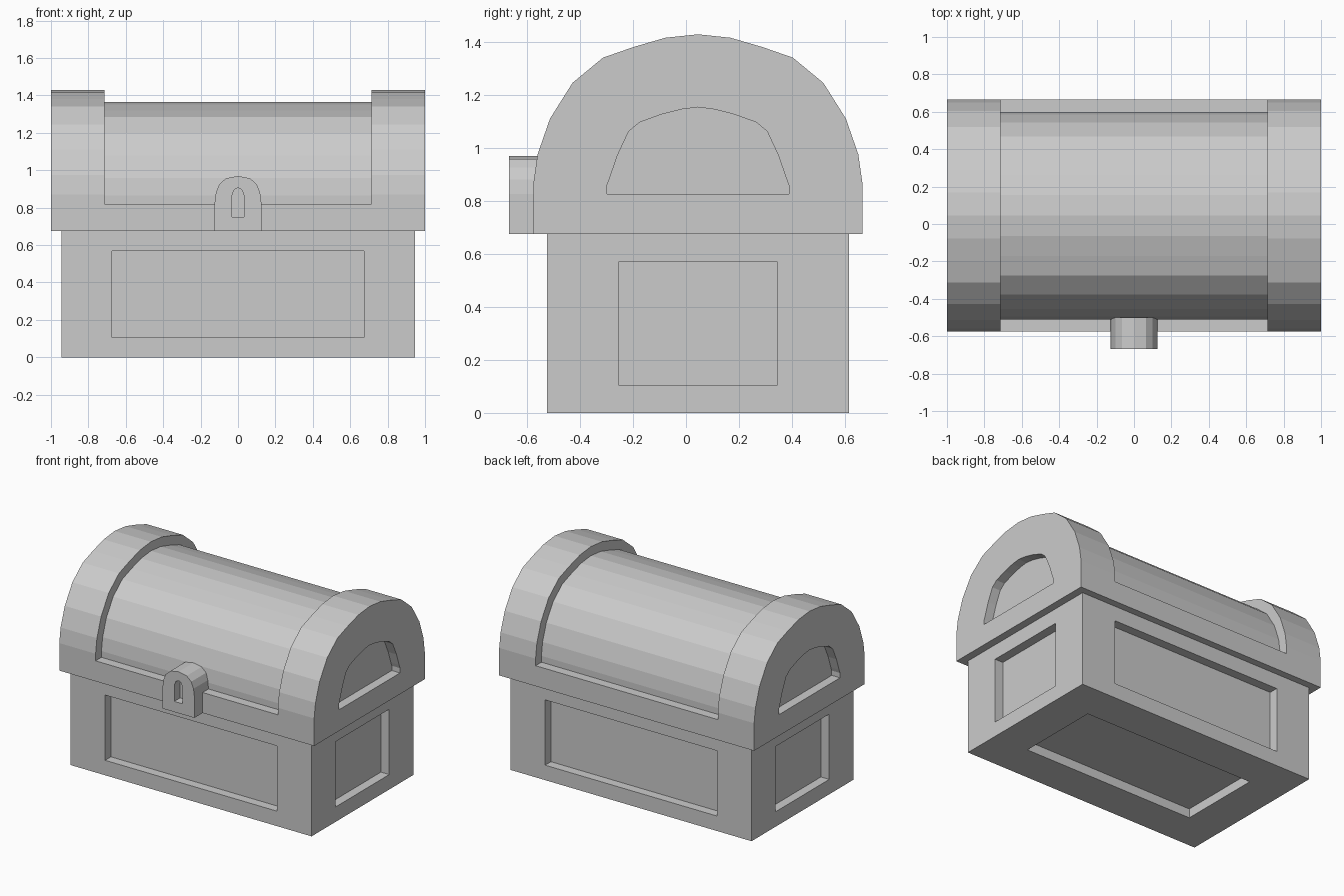
import bpy, bmesh

if "Cube" in bpy.data.objects:
    bpy.data.objects.remove(bpy.data.objects["Cube"])

MID_Y = 0.045     # chest body centre; the latch sticks out in front
DEPTH = 0.065     # depth of every sunken panel

grey = bpy.data.materials.new("plain_grey")
grey.use_nodes = True
colour = (0.6, 0.6, 0.6, 1)
grey.diffuse_color = colour
grey.node_tree.nodes["Principled BSDF"].inputs["Base Color"].default_value = colour


def finish(name, bm):
    bmesh.ops.recalc_face_normals(bm, faces=bm.faces)
    mesh = bpy.data.meshes.new(name)
    bm.to_mesh(mesh)
    bm.free()
    mesh.materials.append(grey)
    obj = bpy.data.objects.new(name, mesh)
    bpy.context.scene.collection.objects.link(obj)
    return obj


def arch(half):
    """Mirror a right half outline, listed from foot to crown."""
    return half + [(-u, z) for u, z in reversed(half[:-1])]


def loft(name, stations, place):
    """Skin a list of (outline, position) rings and close both ends."""
    bm = bmesh.new()
    rings = [[bm.verts.new(place(u, z, t)) for u, z in outline]
             for outline, t in stations]
    for a, b in zip(rings, rings[1:]):
        for i in range(len(a)):
            j = (i + 1) % len(a)
            bm.faces.new((a[i], a[j], b[j], b[i]))
    bm.faces.new(rings[0])
    bm.faces.new(rings[-1])
    return finish(name, bm)


# Chest body with a sunken panel on each side and underneath
bm = bmesh.new()
bmesh.ops.create_cube(bm, size=1)
for v in bm.verts:
    v.co = (v.co.x * 1.89, v.co.y * 1.14, (v.co.z + 0.5) * 0.675)
bm.normal_update()
panels = [f for f in bm.faces if f.normal.z < 0.5]
normals = [f.normal.copy() for f in panels]
bmesh.ops.inset_individual(bm, faces=panels, thickness=0.15)
for f, n in zip(panels, normals):
    for v in f.verts:
        if abs(n.x) < 0.5:
            v.co.x = 0.675 if v.co.x > 0 else -0.675
        if abs(n.y) < 0.5:
            v.co.y = 0.3 if v.co.y > 0 else -0.3
# A zero-width inset makes the walls, then each panel is pushed in
bmesh.ops.inset_individual(bm, faces=panels, thickness=0)
for f, n in zip(panels, normals):
    for v in f.verts:
        v.co -= n * DEPTH
body = finish("chest_body", bm)
body.location.y = MID_Y

# Lid outlines
lid = arch([(0.62, 0.675), (0.62, 0.87), (0.605, 0.975), (0.558, 1.11),
            (0.473, 1.245), (0.358, 1.34), (0.243, 1.38), (0.123, 1.415),
            (0, 1.428)])
window = arch([(0.343, 0.825), (0.343, 0.859), (0.333, 0.885), (0.303, 0.972),
               (0.261, 1.062), (0.22, 1.096), (0.137, 1.126), (0.062, 1.145),
               (0, 1.153)])
LEDGE = 0.82
barrel = [(u * 0.894, LEDGE + (max(z, LEDGE) - LEDGE) * 0.894) for u, z in lid]
rim = [(0.62, 0.675), (0.62, LEDGE), (-0.62, LEDGE), (-0.62, 0.675)]

# Lid end bands, each with an arched sunken panel
for side, sign in (("left", 1), ("right", -1)):
    loft(f"lid_band_{side}",
         [(lid, 0.715), (lid, 1), (window, 1), (window, 1 - DEPTH)],
         lambda u, z, t: (sign * t, u + MID_Y, z))

# Lower barrel and rim between the bands
along_x = lambda u, z, t: (t, u + MID_Y, z)
loft("lid_barrel", [(barrel, -0.715), (barrel, 0.715)], along_x)
loft("lid_rim", [(rim, -0.715), (rim, 0.715)], along_x)

# Latch with a sunken keyhole
plate = arch([(0.125, 0.675), (0.125, 0.825), (0.118, 0.88), (0.1, 0.925),
              (0.064, 0.957), (0, 0.969)])
keyhole = arch([(0.033, 0.75), (0.033, 0.85), (0.03, 0.873), (0.022, 0.892),
                (0.012, 0.902), (0, 0.905)])
loft("latch", [(plate, -0.5), (plate, -0.667), (keyhole, -0.667),
               (keyhole, -0.667 + DEPTH)],
     lambda u, z, t: (u, t, z))
